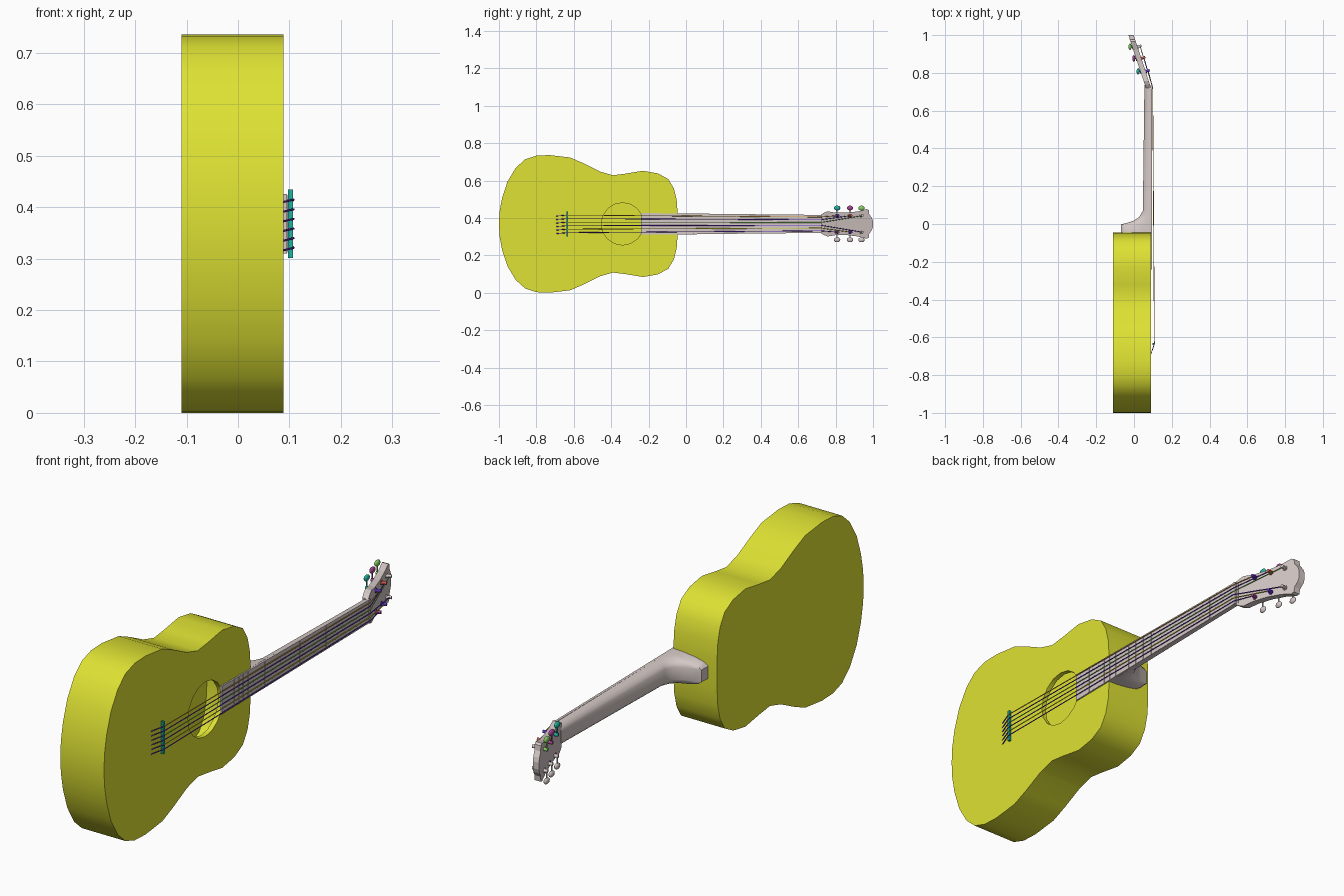
import bpy, bmesh, math
from mathutils import Vector

cube = bpy.data.objects.get("Cube")
if cube:
    bpy.data.objects.remove(cube, do_unlink=True)

MID = 0.368      # height of the centre line
FACE = 0.089     # x of the soundboard


def material(name, rgb):
    m = bpy.data.materials.new(name)
    m.use_nodes = True
    m.diffuse_color = (*rgb, 1)
    m.node_tree.nodes["Principled BSDF"].inputs["Base Color"].default_value = (*rgb, 1)
    return m


yellow = material("yellow", (0.73, 0.76, 0.033))
grey = material("warm grey", (0.66, 0.58, 0.56))
teal = material("teal", (0.015, 0.46, 0.36))
purple = material("purple", (0.12, 0.03, 0.58))
magenta = material("magenta", (0.36, 0.06, 0.27))
green = material("green", (0.24, 0.62, 0.13))
gold = material("gold", (0.68, 0.38, 0.05))
red = material("red", (0.60, 0.10, 0.07))


def shade(ob, angle):
    bpy.ops.object.select_all(action='DESELECT')
    ob.select_set(True)
    bpy.context.view_layer.objects.active = ob
    bpy.ops.object.shade_smooth_by_angle(angle=math.radians(angle))


def finish(name, bm, mat, smooth=None):
    bmesh.ops.recalc_face_normals(bm, faces=bm.faces[:])
    me = bpy.data.meshes.new(name)
    bm.to_mesh(me)
    bm.free()
    me.materials.append(mat)
    ob = bpy.data.objects.new(name, me)
    bpy.context.collection.objects.link(ob)
    if smooth:
        shade(ob, smooth)
    return ob


def loft(name, rings, mat, smooth=None):
    """Skin closed rings of points and cap both ends."""
    bm = bmesh.new()
    rows = [[bm.verts.new(p) for p in r] for r in rings]
    n = len(rows[0])
    for a, b in zip(rows, rows[1:]):
        for i in range(n):
            j = (i + 1) % n
            bm.faces.new((a[i], a[j], b[j], b[i]))
    bm.faces.new(rows[0])
    bm.faces.new(rows[-1])
    return finish(name, bm, mat, smooth)


def plate(name, outline, back, front, mat):
    """Extrude a (y, z) outline between two x positions, given as functions of y."""
    return loft(name, [[(f(y), y, z) for y, z in outline] for f in (back, front)], mat)


def slab(name, outline, back, front, mat):
    return plate(name, outline, lambda y: back, lambda y: front, mat)


def mirrored(half):
    """Mirror (y, half width) points about the centre line."""
    up = [(y, MID + w) for y, w in half]
    return up + [(y, MID - w) for y, w in reversed(half) if w > 0]


def rod(name, a, b, r, mat, sides=12):
    a, b = Vector(a), Vector(b)
    d = (b - a).normalized()
    u = d.orthogonal().normalized()
    v = d.cross(u)
    ring = [u * r * math.cos(t) + v * r * math.sin(t)
            for t in (math.tau * i / sides for i in range(sides))]
    return loft(name, [[p + o for o in ring] for p in (a, b)], mat, 40)


# Hollow body with an open sound hole
body_half = [(-1.0, 0), (-.997, .065), (-.983, .14), (-.955, .225), (-.91, .30), (-.86, .345),
             (-.80, .365), (-.73, .368), (-.62, .355), (-.55, .325), (-.46, .28),
             (-.39, .26), (-.32, .269), (-.23, .284), (-.15, .27), (-.095, .24),
             (-.065, .19), (-.05, .13), (-.045, .06)]
body = slab("body", mirrored(body_half), -0.11, FACE, yellow)
inner_half = [((y + .52) * .98 - .52, w * .975) for y, w in body_half]
cavity = slab("cavity_cutter", mirrored(inner_half), -0.104, FACE - 0.02, yellow)
circle = [(-.34 + .113 * math.cos(t), MID + .113 * math.sin(t))
          for t in (math.tau * i / 16 for i in range(16))]
hole = slab("hole_cutter", circle, FACE - 0.05, FACE + 0.05, yellow)
for cutter in (cavity, hole):
    cutter.hide_render = True
    bpy.context.view_layer.objects.active = body
    cut = body.modifiers.new("cut", 'BOOLEAN')
    cut.operation = 'DIFFERENCE'
    cut.solver = 'EXACT'
    cut.object = cutter
    bpy.ops.object.modifier_apply(modifier=cut.name)
    bpy.data.objects.remove(cutter, do_unlink=True)
shade(body, 35)

# Neck and heel: flat-backed sections given as (y, back x, half width)
side_profile = [(1, 0), (.97, .25), (.86, .6), (.68, .88), (.45, 1)]


def neck_section(y, back, half):
    front = FACE - 0.002
    ring = side_profile + [(-w, d) for w, d in reversed(side_profile)]
    return [(front + (back - front) * d, y, MID + half * w) for w, d in ring]


sections = [(-.05, -.07, .056), (-.002, -.069, .056), (.008, -.03, .056), (.018, 0, .056),
            (.037, .027, .056), (.07, .047, .055), (.72, .055, .047), (.735, .055, .047)]
loft("neck", [neck_section(*s) for s in sections], grey, 40)


# Fretboard, frets and nut
def board_half(y):
    return 0.058 - 0.0104 * (y + 0.24)


slab("fretboard", mirrored([(y, board_half(y)) for y in (-.24, .72)]),
     FACE - 0.004, FACE + 0.006, grey)
for i in range(1, 19):
    y = 0.72 - 1.36 * (1 - 2 ** (-i / 12))
    w = board_half(y) - 0.001
    slab("fret", mirrored([(y - .0015, w), (y + .0015, w)]), FACE, FACE + 0.007, grey)
slab("nut", mirrored([(.715, .048), (.727, .048)]), FACE - .01, FACE + .008, grey)


# Headstock, tilted back, with a stepped crown
def head_front(y):
    return FACE - 0.33 * (y - 0.725)


head_half = [(.72, .048), (.738, .060), (.758, .067), (.80, .060), (.86, .060),
             (.92, .067), (.965, .079), (.977, .074), (.98, .052), (.994, .032), (1.0, .014)]
plate("headstock", mirrored(head_half), lambda y: head_front(y) - 0.028, head_front, grey)

# Tuners: post, washer, shaft and oval button
normal = Vector((0.95, 0.31, 0))
rows = [(0.808, teal, purple, magenta), (0.877, magenta, red, purple), (0.938, green, grey, grey)]
post_tops = {}
for side in (1, -1):
    for k, (y, button, top_post, low_post) in enumerate(rows):
        base = Vector((head_front(y), y, MID + side * 0.044))
        post = top_post if side > 0 else low_post
        knob = button if side > 0 else grey
        rod("tuner_post", base - normal * .03, base + normal * .022, 0.0065, post)
        rod("tuner_washer", base, base + normal * .004, 0.010, post)
        post_tops[side, k] = base + normal * .014
        inner = base - Vector((.040, 0, 0))
        end = inner + Vector((0, 0, side * .041))
        rod("tuner_shaft", inner, end, 0.003, knob)
        rod("tuner_housing", inner - normal * .005, inner + normal * .014, 0.007, knob)
        bm = bmesh.new()
        bmesh.ops.create_uvsphere(bm, u_segments=16, v_segments=10, radius=1)
        bmesh.ops.scale(bm, vec=(.008, .017, .013), verts=bm.verts)
        bmesh.ops.translate(bm, vec=end, verts=bm.verts)
        finish("tuner_button", bm, knob, 60)

# Bridge saddle, carried by the strings
slab("bridge_saddle", mirrored([(-.640, .067), (-.630, .067)]), FACE + .008, FACE + .018, teal)

# Strings, from the anchor over saddle and nut to the posts
for i, mat in enumerate([purple, yellow, purple, green, purple, gold]):
    s = i / 2.5 - 1
    side = 1 if s > 0 else -1
    k = i if side < 0 else 5 - i
    zb, zn = MID + s * .047, MID + s * .037
    path = [(FACE - .002, -.695, zb - .005), (FACE + .019, -.635, zb), (FACE + .010, .721, zn),
            post_tops[side, k]]
    for j, (a, b) in enumerate(zip(path, path[1:])):
        rod("string", a, b, 0.002, mat if j else purple)
